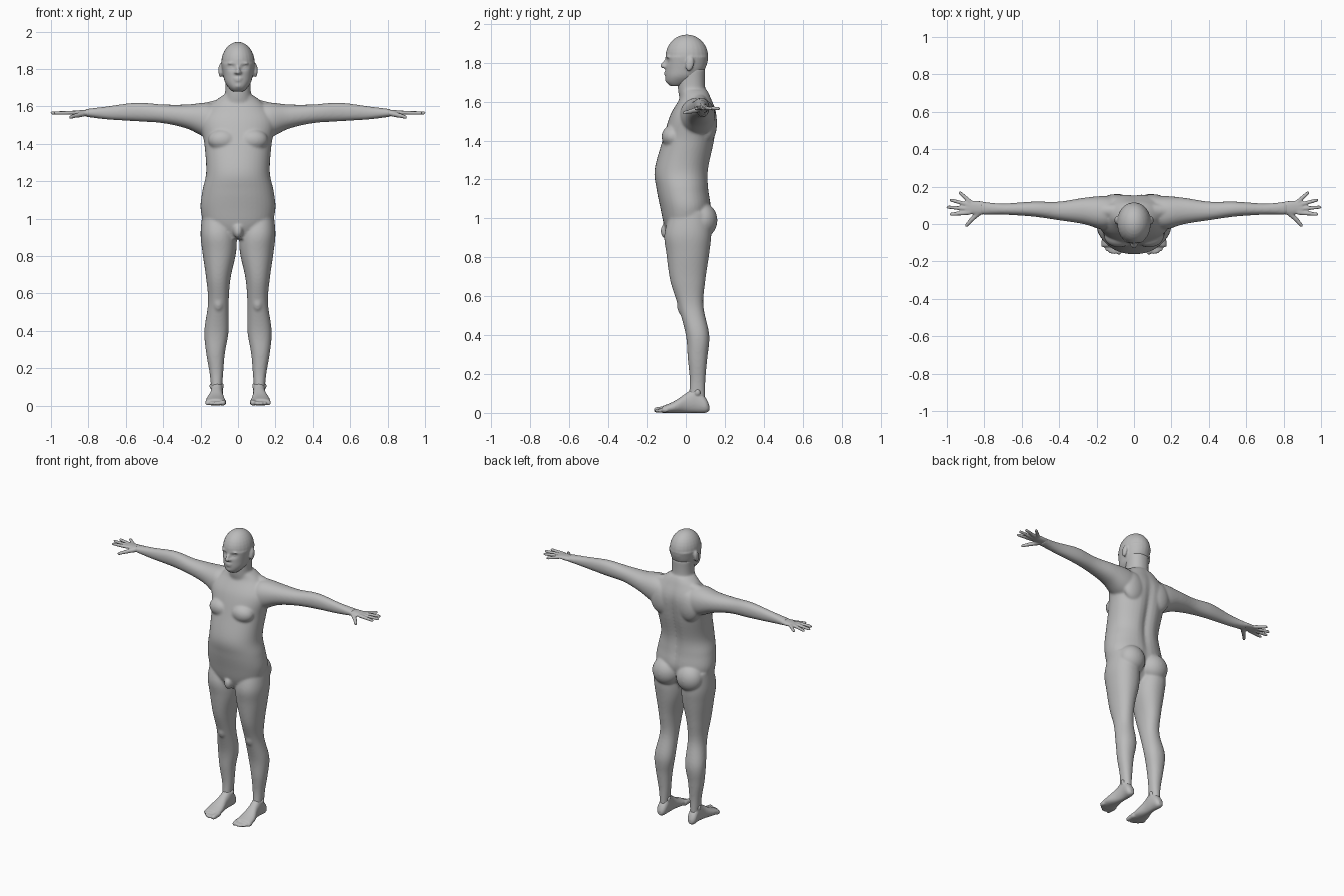
import bpy
import bmesh
import math
from mathutils import Vector, Matrix

default = bpy.data.objects.get("Cube")
if default:
    bpy.data.objects.remove(default)

grey = (.5, .5, .5, 1)
skin = bpy.data.materials.new("skin grey")
skin.use_nodes = True
skin.diffuse_color = grey
skin.node_tree.nodes["Principled BSDF"].inputs["Base Color"].default_value = grey

SIDES = 40
STEPS = 6


def smooth_rows(rows):
    """Catmull-Rom interpolation between cross-section rows."""
    points = [Vector(row) for row in rows]
    padded = [points[0], *points, points[-1]]
    result = []
    for before, start, end, after in zip(padded, padded[1:], padded[2:], padded[3:]):
        leave, arrive = (end - before) / 2, (after - start) / 2
        for step in range(STEPS):
            t = step / STEPS
            blend = t * t * (3 - 2 * t)
            result.append(start.lerp(end, blend)
                          + leave * t * (1 - t) ** 2 - arrive * t * t * (1 - t))
    return result + [points[-1]]


def loft(bm, axis, rows, power=.92):
    """Skin rows of (position, u min, u max, v min, v max) along an axis."""
    rings = []
    for position, u_min, u_max, v_min, v_max in smooth_rows(rows):
        ring = []
        for i in range(SIDES):
            angle = math.tau * i / SIDES
            cosine, sine = math.cos(angle), math.sin(angle)
            u_unit = math.copysign(abs(cosine) ** power, cosine)
            v_unit = math.copysign(abs(sine) ** power, sine)
            u = (u_min + u_max + (u_max - u_min) * u_unit) / 2
            v = (v_min + v_max + (v_max - v_min) * v_unit) / 2
            place = {"x": (position, u, v), "y": (u, position, v), "z": (u, v, position)}
            ring.append(bm.verts.new(place[axis]))
        rings.append(ring)
    for lower, upper in zip(rings, rings[1:]):
        for i in range(SIDES):
            bm.faces.new((lower[i - 1], lower[i], upper[i], upper[i - 1]))
    bm.faces.new(rings[0])
    bm.faces.new(rings[-1])


def centred_loft(bm, rows):
    """Loft upwards through rows of (height, half width, front, back)."""
    loft(bm, "z", [(height, -half_width, half_width, front, back)
                   for height, half_width, front, back in rows])


def ball(bm, centre, size, tilt=0):
    matrix = (Matrix.Translation(centre) @ Matrix.Rotation(tilt, 4, "X")
              @ Matrix.Diagonal((*size, 1)))
    bmesh.ops.create_uvsphere(bm, u_segments=24, v_segments=16, radius=1, matrix=matrix)


def capsule(bm, start, end, start_radius, end_radius):
    start, end = Vector(start), Vector(end)
    span = end - start
    turn = span.to_track_quat("Z", "Y").to_matrix().to_4x4()
    bmesh.ops.create_cone(bm, cap_ends=True, segments=20, radius1=start_radius,
                          radius2=end_radius, depth=span.length,
                          matrix=Matrix.Translation((start + end) / 2) @ turn)
    ball(bm, start, [start_radius] * 3)
    ball(bm, end, [end_radius] * 3)


def dent(bm, side, amount, centre, spread):
    """Push in the front (-1) or the back (1) around a mirrored spot in x and z."""
    for vert in bm.verts:
        if vert.co.y * side > 0:
            across = (abs(vert.co.x) - centre[0]) / spread[0]
            along = (vert.co.z - centre[1]) / spread[1]
            vert.co.y -= side * amount * math.exp(-across * across - along * along)


def add_mirrored(bm, half):
    """Add the left half and its reflection."""
    mesh = bpy.data.meshes.new("half")
    half.to_mesh(mesh)
    half.free()
    bm.from_mesh(mesh)
    mesh.transform(Matrix.Scale(-1, 4, Vector((1, 0, 0))))
    bm.from_mesh(mesh)
    bpy.data.meshes.remove(mesh)


def finish(name, bm, iterations):
    """Fuse the overlapping volumes into one smooth skin."""
    bmesh.ops.recalc_face_normals(bm, faces=bm.faces)
    mesh = bpy.data.meshes.new(name)
    bm.to_mesh(mesh)
    bm.free()
    mesh.materials.append(skin)
    mesh.shade_smooth()
    part = bpy.data.objects.new(name, mesh)
    bpy.context.collection.objects.link(part)
    fuse = part.modifiers.new("fuse", "REMESH")
    fuse.mode = "VOXEL"
    fuse.voxel_size = .006
    fuse.use_smooth_shade = True
    relax = part.modifiers.new("relax", "SMOOTH")
    relax.factor = .5
    relax.iterations = iterations


# Torso with spine groove
body, half = bmesh.new(), bmesh.new()
centred_loft(body, [
    (.89, .08, -.08, .06), (.96, .17, -.11, .1), (1.05, .2, -.13, .13),
    (1.15, .19, -.15, .12), (1.25, .17, -.16, .12), (1.4, .18, -.12, .15),
    (1.53, .2, -.08, .16), (1.62, .13, -.03, .13), (1.66, .08, -.03, .11)])
dent(body, side=1, amount=.02, centre=(0, 1.3), spread=(.03, .25))
ball(body, (0, -.1, .935), (.026, .03, .04))

# Neck
centred_loft(body, [(1.56, .1, -.02, .13), (1.66, .07, -.04, .1), (1.77, .07, -.04, .1)])

# Chest, shoulder blades, trapezius and buttocks
ball(half, centre=(.08, -.065, 1.42), size=(.08, .06, .06))
ball(half, centre=(.1, .115, 1.49), size=(.08, .045, .1))
capsule(half, start=(.05, .07, 1.61), end=(.17, .07, 1.58), start_radius=.04, end_radius=.04)
ball(half, centre=(.09, .085, .99), size=(.09, .077, .09))

# Arm
loft(half, "x", [
    (.08, 0, .14, 1.45, 1.6), (.16, -.03, .15, 1.43, 1.62), (.27, 0, .14, 1.48, 1.61),
    (.4, .02, .12, 1.51, 1.61), (.54, .04, .12, 1.52, 1.62), (.7, .05, .11, 1.53, 1.6),
    (.82, .05, .12, 1.545, 1.585)])

# Leg and kneecap
loft(half, "z", [
    (1.03, .03, .19, -.08, .12), (.92, .01, .2, -.11, .13), (.82, .01, .19, -.1, .12),
    (.68, .04, .17, -.08, .1), (.55, .05, .16, -.04, .09), (.4, .05, .18, 0, .12),
    (.28, .07, .17, .01, .11), (.16, .08, .15, .02, .1), (.04, .09, .14, .01, .1)])
ball(half, centre=(.105, -.015, .55), size=(.03, .03, .05))
add_mirrored(body, half)
finish("body", body, iterations=14)

# Jaw and cranium with eye sockets
head, half = bmesh.new(), bmesh.new()
centred_loft(head, [
    (1.68, .03, -.08, -.02), (1.7, .05, -.1, .03), (1.73, .07, -.105, .07),
    (1.77, .08, -.105, .1), (1.83, .09, -.105, .115)])
ball(head, centre=(0, .005, 1.83), size=(.09, .11, .115))
dent(head, side=-1, amount=.015, centre=(.034, 1.81), spread=(.017, .013))

# Nose, lips and chin
capsule(head, start=(0, -.1, 1.815), end=(0, -.12, 1.783), start_radius=.008, end_radius=.012)
for height, width in ((1.75, .025), (1.738, .02)):
    ball(head, centre=(0, -.1, height), size=(width, .012, .006))
ball(head, centre=(0, -.087, 1.71), size=(.023, .02, .015))

# Nostril, eye, brow and ear
ball(half, centre=(.012, -.108, 1.78), size=(.009, .012, .008))
ball(half, centre=(.034, -.078, 1.81), size=(.014, .014, .012))
ball(half, centre=(.033, -.09, 1.83), size=(.023, .012, .007))
ball(half, centre=(.093, .02, 1.793), size=(.012, .021, .038), tilt=-.2)
add_mirrored(head, half)
finish("head", head, iterations=4)

# Palm, four fanned fingers and thumb
hands, half = bmesh.new(), bmesh.new()
loft(half, "x", [(.78, .054, .114, 1.545, 1.585), (.84, .05, .125, 1.55, 1.58),
                 (.9, .06, .125, 1.56, 1.575)])
for i in range(4):
    knuckle = (.88, .06 + i * .021, 1.566)
    tip = (.993 - .016 * (i - 1) ** 2, .052 + i * .038, 1.564)
    capsule(half, knuckle, tip, start_radius=.0115, end_radius=.0095)
thumb = [(.82, .068, 1.562), (.868, .024, 1.55), (.895, -.007, 1.543)]
capsule(half, thumb[0], thumb[1], start_radius=.016, end_radius=.012)
capsule(half, thumb[1], thumb[2], start_radius=.012, end_radius=.0095)
add_mirrored(hands, half)
finish("hands", hands, iterations=3)

# Heel, instep and sole
feet, half = bmesh.new(), bmesh.new()
loft(half, "y", [
    (.12, .1, .13, .01, .04), (.1, .085, .145, 0, .08), (.05, .08, .145, 0, .13),
    (0, .08, .15, 0, .1), (-.06, .07, .17, 0, .06), (-.12, .065, .175, 0, .035)])

# Big toe, small toes and ankle bones
capsule(half, start=(.08, -.1, .018), end=(.08, -.149, .015), start_radius=.018, end_radius=.015)
for i in range(4):
    x = .106 + i * .019
    capsule(half, (x, -.1, .015), (x, i * i * .004 - .152, .011), start_radius=.013, end_radius=.01)
for x in (.088, .14):
    ball(half, centre=(x, .06, .105), size=(.013, .016, .018))
add_mirrored(feet, half)
finish("feet", feet, iterations=3)
